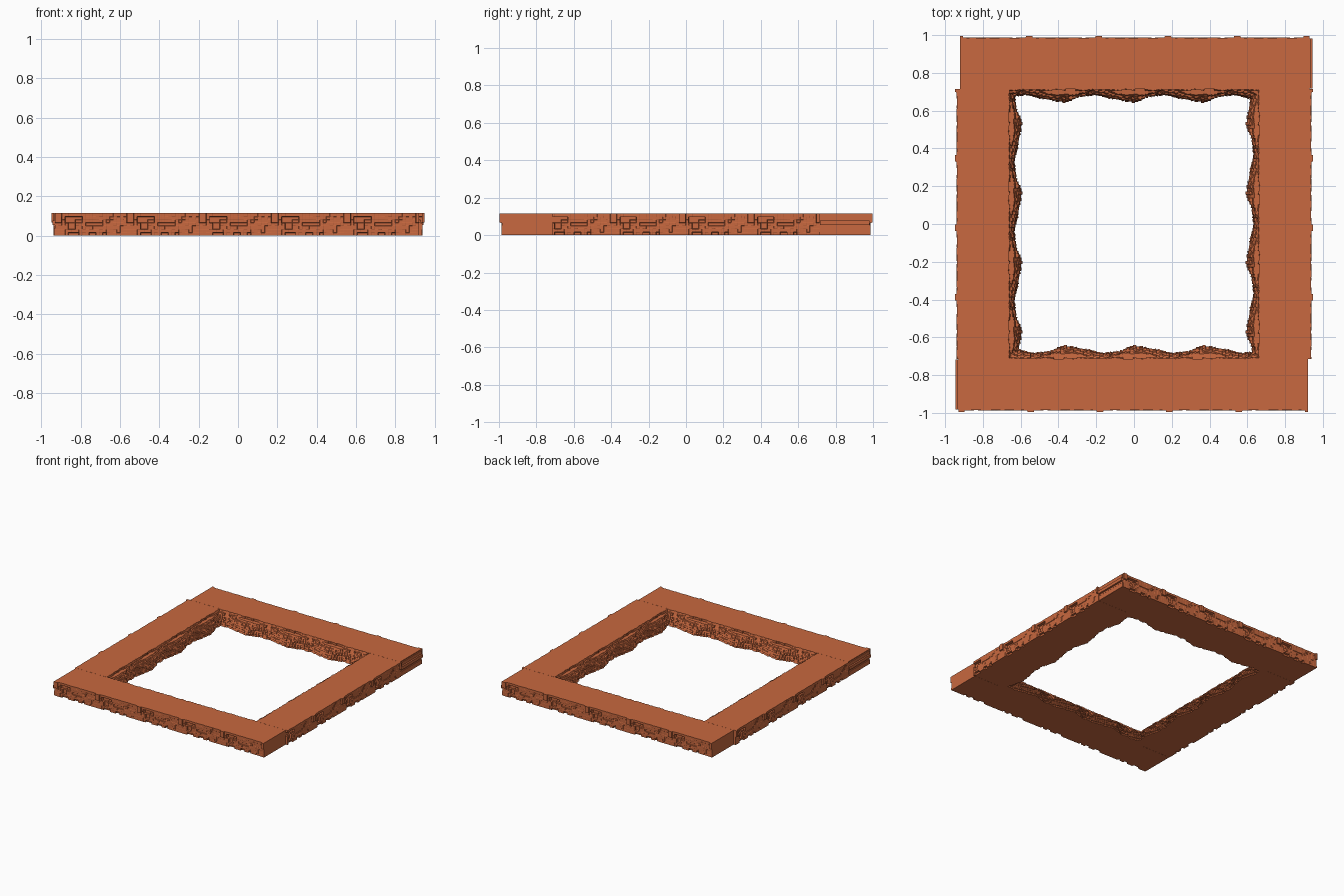
import bpy, bmesh, math, random
from mathutils import Matrix

if "Cube" in bpy.data.objects:
    bpy.data.objects.remove(bpy.data.objects["Cube"])

random.seed(7)
H = 0.115
PERIOD, COLS = 0.3675, 21
CELL = PERIOD / COLS
ROWS = [0, 0.016, 0.033, 0.05, 0.066, 0.082, 0.097, H]
ENV = [0.92, 1.0, 0.92, 0.85, 0.7, 0.45, 0.12]
EPS = 0.0012
SHIFT = [random.randrange(4) for _ in ENV]
CHIP = [[random.uniform(-1, 1) for _ in range(COLS)] for _ in ENV]

clay = bpy.data.materials.new("terracotta")
clay.diffuse_color = (0.58, 0.14, 0.05, 1)
clay.use_nodes = True
clay.node_tree.nodes["Principled BSDF"].inputs["Base Color"].default_value = clay.diffuse_color


def inner_offset(k, j):
    """Rubble protrusion on the opening side, repeating in blocks."""
    c = (k + SHIFT[j]) % COLS
    block = CHIP[j][c // 3]
    fine = CHIP[j][c]
    wave = 0.052 + 0.021 * math.cos(2 * math.pi * (k * CELL / PERIOD - 0.55))
    return max(0.0, wave * ENV[j] + 0.010 * block + 0.004 * fine)


def outer_offset(k, j):
    """Raised block, hollow beside it and chips along the foot."""
    c, z = k % COLS, (ROWS[j] + ROWS[j + 1]) / 2
    if c in (20, 0) and 0.06 < z < H:
        return 0.010
    if 2 <= c <= 6 and 0.066 < z < 0.097:
        return -0.022 if c < 5 or z > 0.08 else -0.008
    if 3 <= c <= 4 and 0.03 < z < 0.066:
        return -0.014
    if c in (3, 4, 5, 9, 10, 13) and z < 0.016:
        return -0.016
    if 8 <= c <= 12 and 0.05 < z < 0.066:
        return -0.004
    return 0.0015 * CHIP[j][c]


def paint(ob):
    ob.data.materials.append(clay)
    return ob


def beam(name, u0, u1, v_in, v_out, phase, angle, rubble_limit):
    """Straight slab: u runs along it, v points out of the frame."""
    bm = bmesh.new()
    rings = []
    k0 = math.floor((u0 - phase) / CELL)
    k1 = math.ceil((u1 - phase) / CELL)
    for k in range(k0, k1):
        a = max(u0, phase + k * CELL)
        b = min(u1, phase + (k + 1) * CELL)
        if b - a < 3 * EPS:
            continue
        for side, u in enumerate((a + EPS * (a > u0), b - EPS * (b < u1))):
            ring = []
            tilt = 0.003 * (side - 0.5)
            for j in range(len(ENV)):
                d = v_out + outer_offset(k, j)
                lo = ROWS[j] + EPS * (j > 0)
                hi = ROWS[j + 1] - EPS * (j < len(ENV) - 1)
                ring += [(d, lo), (d, hi)]
            for j in reversed(range(len(ENV))):
                d = inner_offset(k, j) if abs(u) < rubble_limit else 0
                lo = ROWS[j] + EPS * (j > 0)
                hi = ROWS[j + 1] - EPS * (j < len(ENV) - 1)
                t = tilt * CHIP[j][k % COLS] * 2 if d else 0
                slope = 0.006 * (d > 0.008)
                ring += [(v_in - d + t + slope, hi), (v_in - d - t, lo)]
            rings.append([bm.verts.new((u, -v, z)) for v, z in ring])
    n = len(rings[0])
    for r, s in zip(rings, rings[1:]):
        for i in range(n):
            bm.faces.new((r[i], s[i], s[(i + 1) % n], r[(i + 1) % n]))
    bm.faces.new(rings[0])
    bm.faces.new(list(reversed(rings[-1])))
    bmesh.ops.recalc_face_normals(bm, faces=bm.faces)
    bm.transform(Matrix.Rotation(angle, 4, 'Z'))
    me = bpy.data.meshes.new(name)
    bm.to_mesh(me)
    bm.free()
    ob = bpy.data.objects.new(name, me)
    bpy.context.collection.objects.link(ob)
    return paint(ob)


def block(name, lo, hi):
    bpy.ops.mesh.primitive_cube_add(
        size=1, location=[(a + b) / 2 for a, b in zip(lo, hi)])
    ob = bpy.context.object
    ob.name = name
    ob.scale = [b - a for a, b in zip(lo, hi)]
    return paint(ob)


# Front and back beams carry the corners; side beams fit between them
beam("front_beam", -0.93, 0.925, 0.715, 0.986, -0.18, 0, 0.665)
beam("back_beam", -0.93, 0.925, 0.715, 0.986, -0.18, math.pi, 0.665)
beam("right_beam", -0.714, 0.714, 0.665, 0.938, -0.02, math.pi / 2, 0.72)
beam("left_beam", -0.714, 0.714, 0.665, 0.938, 0.02, -math.pi / 2, 0.72)

# Layered ledges on the exposed beam ends at two opposite corners
for side, label in ((1, "back_right"), (-1, "front_left")):
    for i, (z0, z1, reach) in enumerate(((0.0, 0.036, 0.936), (0.04, 0.05, 0.932),
                                         (0.053, 0.078, 0.944), (0.082, 0.108, 0.937))):
        xs = sorted((side * 0.9, side * reach))
        ys = sorted((side * 0.717, side * 0.982))
        block(f"{label}_end_ledge_{i}", (xs[0], ys[0], z0 + 0.0005), (xs[1], ys[1], z1))
